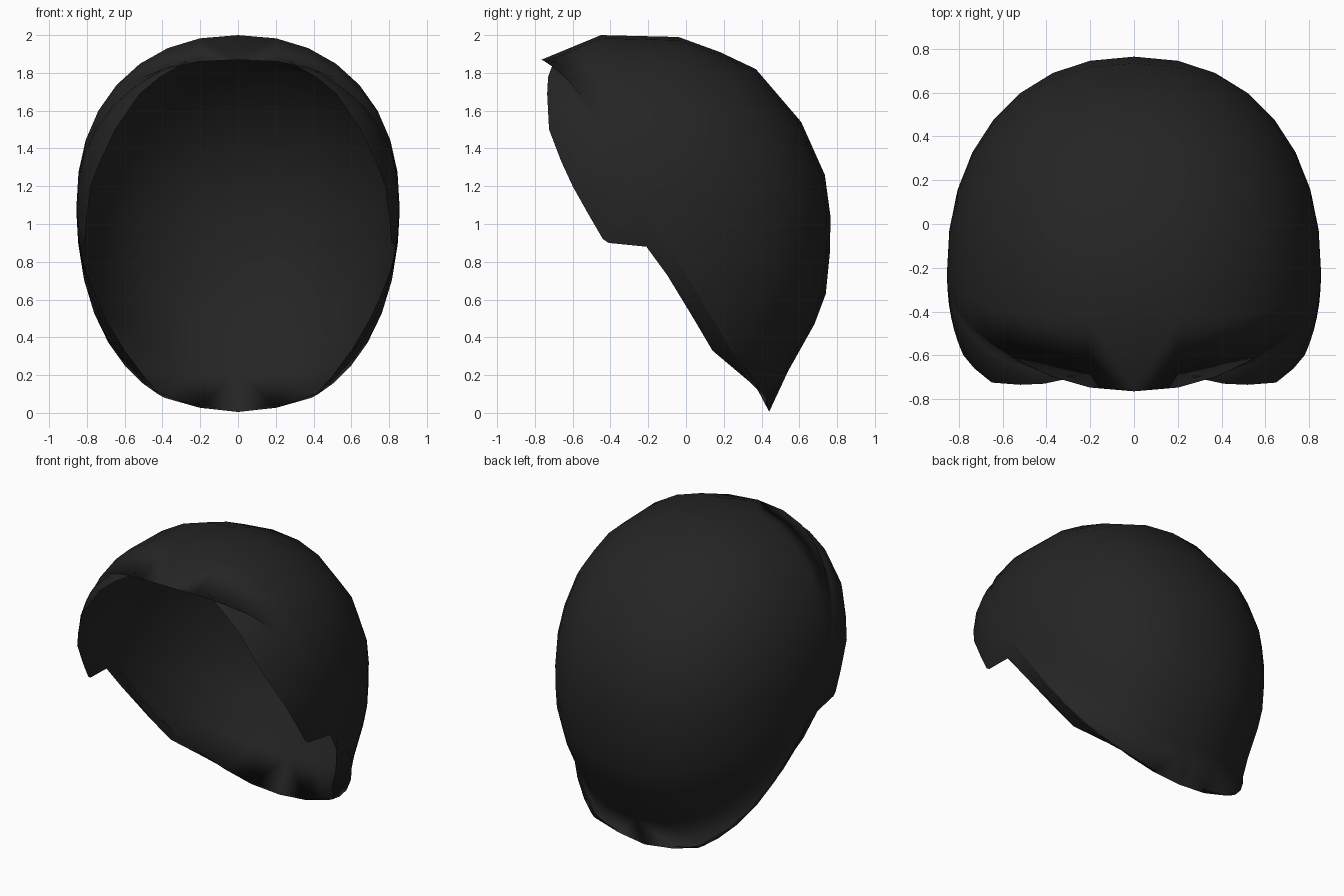
import bpy, bmesh, math

if "Cube" in bpy.data.objects:
    bpy.data.objects.remove(bpy.data.objects["Cube"])

# Half outline of the hair cap as (x, y, z): centre line first, then the open rim
OUTLINE = [
    (0, 0.54, 0.22), (0, 0.68, 0.47), (0, 0.74, 0.63), (0, 0.762, 0.85),
    (0, 0.765, 1.04), (0, 0.735, 1.26), (0, 0.61, 1.54), (0, 0.37, 1.82),
    (0, 0.18, 1.91), (0, -0.04, 1.99), (0, -0.45, 2.0), (0, -0.765, 1.87),
    (0.19, -0.64, 1.885), (0.27, -0.70, 1.86), (0.41, -0.73, 1.78),
    (0.52, -0.735, 1.69), (0.65, -0.725, 1.50), (0.73, -0.66, 1.33),
    (0.78, -0.60, 1.20), (0.80, -0.51, 1.04), (0.81, -0.44, 0.92),
    (0.815, -0.41, 0.90), (0.835, -0.21, 0.88), (0.805, -0.10, 0.73),
    (0.70, 0.04, 0.50), (0.60, 0.14, 0.33), (0.48, 0.33, 0.17),
    (0.39, 0.425, 0.08), (0, 0.44, 0.005),
]
CY, CZ, WIDTH, POWER, RINGS = -0.22, 1.1, 0.855, 2.2, 8   # side bulge centre

# Angles around the side centre, unwrapped so they rise along the outline
angles = []
for x, y, z in OUTLINE:
    a = math.atan2(z - CZ, y - CY)
    while angles and a < angles[-1] - 1.0:
        a += 2 * math.pi
    angles.append(a)
ordered = sorted(angles)

# Shell half: rings grow from the side of the head out to the outline
bm = bmesh.new()
pole = bm.verts.new((WIDTH, CY, CZ))
columns = []
for (x, y, z), a, base in zip(OUTLINE, angles, ordered):
    reach = math.hypot(y - CY, z - CZ)
    edge = (1 - (x / WIDTH) ** POWER) ** (1 / POWER)
    col = [pole]
    for i in range(1, RINGS + 1):
        f = math.sin(i / RINGS * math.pi / 2)
        t = base + (a - base) * f ** 4
        px = WIDTH * max(0, 1 - (f * edge) ** POWER) ** (1 / POWER)
        if i == RINGS:
            px = x
        col.append(bm.verts.new((px, CY + f * reach * math.cos(t),
                                 CZ + f * reach * math.sin(t))))
    columns.append(col)

for k, a in enumerate(columns):
    b = columns[(k + 1) % len(columns)]
    bm.faces.new((pole, a[1], b[1]))
    for i in range(1, RINGS):
        bm.faces.new((a[i], a[i + 1], b[i + 1], b[i]))

# Mirror to the other side and weld the centre line
geom = bm.verts[:] + bm.edges[:] + bm.faces[:]
bmesh.ops.mirror(bm, geom=geom, axis='X', merge_dist=0.0005)
bmesh.ops.remove_doubles(bm, verts=bm.verts[:], dist=0.0005)
bmesh.ops.recalc_face_normals(bm, faces=bm.faces[:])
bm.normal_update()
side = max(bm.faces, key=lambda f: f.calc_center_median().x)
if side.normal.x < 0:
    bmesh.ops.reverse_faces(bm, faces=bm.faces[:])

mesh = bpy.data.meshes.new("hair_cap")
bm.to_mesh(mesh)
bm.free()
for p in mesh.polygons:
    p.use_smooth = True

black = bpy.data.materials.new("soft_black")
black.diffuse_color = (0.018, 0.018, 0.018, 1)
black.use_nodes = True
black.node_tree.nodes["Principled BSDF"].inputs["Base Color"].default_value = black.diffuse_color
mesh.materials.append(black)
bpy.context.collection.objects.link(bpy.data.objects.new("hair_cap", mesh))
